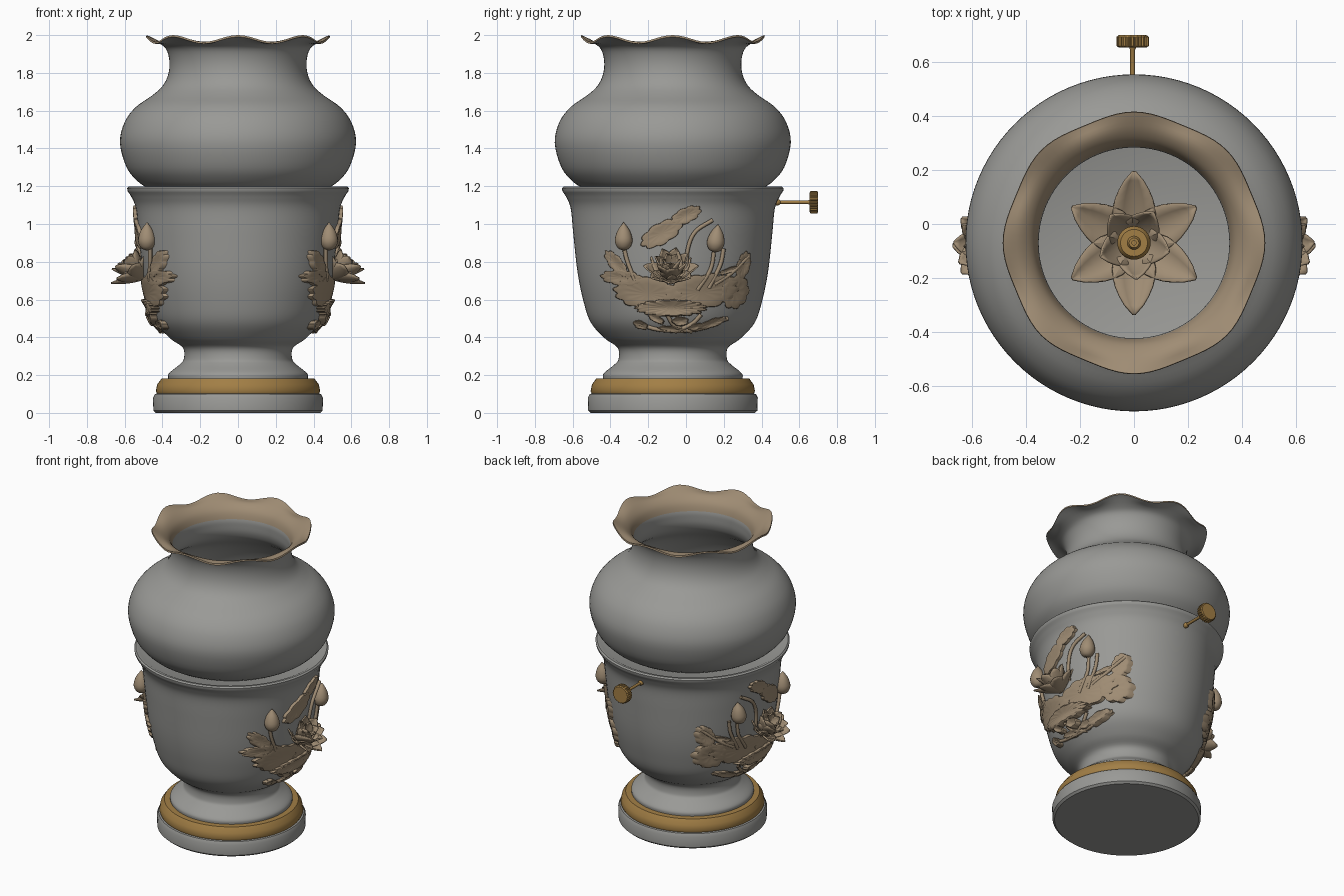
import bpy, bmesh, math
from mathutils import Matrix, Vector

cube = bpy.data.objects.get("Cube")
if cube:
    bpy.data.objects.remove(cube)

YC = -0.07  # axis of the vase


def material(name, rgb):
    m = bpy.data.materials.new(name)
    m.use_nodes = True
    m.diffuse_color = (*rgb, 1)
    m.node_tree.nodes["Principled BSDF"].inputs["Base Color"].default_value = (*rgb, 1)
    return m


GREY = material("grey glaze", (0.32, 0.32, 0.305))
TAN = material("tan ornament", (0.35, 0.265, 0.175))
GOLD = material("gold metal", (0.36, 0.21, 0.06))


def finish(bm, name, mats, angle=40):
    bmesh.ops.remove_doubles(bm, verts=bm.verts, dist=1e-5)
    bmesh.ops.recalc_face_normals(bm, faces=bm.faces)
    me = bpy.data.meshes.new(name)
    bm.to_mesh(me)
    bm.free()
    ob = bpy.data.objects.new(name, me)
    bpy.context.collection.objects.link(ob)
    for m in mats:
        me.materials.append(m)
    bpy.ops.object.select_all(action='DESELECT')
    ob.select_set(True)
    bpy.context.view_layer.objects.active = ob
    bpy.ops.object.shade_smooth_by_angle(angle=math.radians(angle))
    return ob


def spline(pts, n=5):
    """Smooth curve through the points."""
    p = [Vector(q) for q in pts]
    p = [2 * p[0] - p[1]] + p + [2 * p[-1] - p[-2]]
    out = []
    for a, b, c, d in zip(p, p[1:], p[2:], p[3:]):
        for i in range(n):
            t = i / n
            out.append(0.5 * (2 * b + (c - a) * t + (2 * a - 5 * b + 4 * c - d) * t * t
                              + (3 * b - a - 3 * c + d) * t ** 3))
    return out + [p[-2]]


def grid(bm, rows, closed=False):
    """Skin rows of coordinates with quads."""
    vs = [[bm.verts.new(c) for c in row] for row in rows]
    n = len(vs[0])
    for a, b in zip(vs, vs[1:]):
        for i in range(n if closed else n - 1):
            j = (i + 1) % n
            bm.faces.new((a[i], a[j], b[j], b[i]))


def lathe(bm, profile, matrix=Matrix.Translation((0, YC, 0)), sides=96, ripple=None):
    rows = []
    for r, z in profile:
        row = []
        for i in range(sides):
            a = math.tau * i / sides
            rr, zz = ripple(r, z, a) if ripple else (r, z)
            row.append(matrix @ Vector((rr * math.cos(a), rr * math.sin(a), zz)))
        rows.append(row)
    grid(bm, rows, True)


# Foot, gold band and lower pot
bm = bmesh.new()
lathe(bm, [(0, 0), (.435, 0), (.448, .012), (.45, .08), (.44, .1), (.41, .105), (0, .105)])
finish(bm, "foot_plinth", [GREY])
bm = bmesh.new()
lathe(bm, [(.3, .103), (.43, .103), (.435, .115), (.428, .15), (.405, .182), (.3, .186)])
finish(bm, "foot_band", [GOLD])

POT = spline([(.37, .18), (.365, .21), (.31, .255), (.287, .285), (.292, .345), (.36, .395),
              (.435, .48), (.475, .6), (.505, .75), (.527, .95), (.54, 1.08), (.563, 1.14), (.585, 1.175)])
bm = bmesh.new()
lathe(bm, [(0, .18)] + [tuple(p) for p in POT] + [(.587, 1.19), (.578, 1.198), (.56, 1.196), (.53, 1.18), (0, 1.18)])
finish(bm, "lower_pot", [GREY])


# Upper bowl with a rippled lip
def lip(r, z, a):
    w = min(1, max(0, (r - .38) / .09)) if z > 1.9 else 0
    c = w * w * math.cos(8 * a)
    return r + .007 * c, z + .018 * c


outer = spline([(.47, 1.185), (.53, 1.225), (.59, 1.3), (.625, 1.43), (.6, 1.54), (.54, 1.62), (.455, 1.68),
                (.4, 1.73), (.37, 1.79), (.363, 1.86), (.38, 1.925), (.42, 1.955), (.48, 1.972)], 4)
inner = spline([(.478, 1.982), (.42, 1.966), (.377, 1.93), (.357, 1.88), (.354, 1.84), (.362, 1.78),
                (.4, 1.72), (.53, 1.61), (.61, 1.43), (.57, 1.3), (.46, 1.22)], 4)
bm = bmesh.new()
lathe(bm, [(0, 1.185)] + [tuple(p) for p in outer + inner] + [(0, 1.22)], ripple=lip)
bmesh.ops.recalc_face_normals(bm, faces=bm.faces)
for f in bm.faces:
    f.normal_update()
    if f.calc_center_median().z > 1.88 and f.normal.z > -.05:
        f.material_index = 1
finish(bm, "upper_bowl", [GREY, TAN])


# Lotus petals: pointed cupped blades, arranged in rings around local z
def petal(bm, matrix, length, width, curl):
    rows = []
    for i in range(9):
        t = i / 8
        half = width / 2 * (math.sin(math.pi * t ** .8) ** .75 if 0 < t < 1 else 0) + .0015 + .01 * (1 - t)
        rows.append([matrix @ Vector((half * s, length * t, curl * t * t * length + half * .45 * s * s))
                     for s in (-1, -.5, 0, .5, 1)])
    grid(bm, rows)


def petal_ring(bm, frame, count, lift, length, width, curl, start=0):
    for i in range(count):
        turn = Matrix.Rotation(math.radians(start) + math.tau * i / count, 4, 'Z')
        petal(bm, frame @ turn @ Matrix.Rotation(math.radians(lift), 4, 'X'), length, width, curl)


def thicken(ob, amount=.008):
    ob.modifiers.new("thickness", 'SOLIDIFY').thickness = amount


def mirror(ob):
    ob.modifiers.new("other_side", 'MIRROR').use_axis = (True, False, False)


# Inner flower with a gold burner
bm = bmesh.new()
heart = Matrix.Translation((0, YC, 1.235))
petal_ring(bm, heart, 6, 10, .275, .14, .15)
petal_ring(bm, heart, 5, 35, .2, .12, .3, 40)
thicken(finish(bm, "inner_flower", [TAN], 60))
bm = bmesh.new()
lathe(bm, [(0, 1.22), (.062, 1.22), (.062, 1.33), (.05, 1.345), (.025, 1.345), (.018, 1.36), (.008, 1.36), (.008, 1.3), (0, 1.3)], sides=32)
finish(bm, "inner_burner", [GOLD])


# Relief ornament wrapped on the pot sides
def on_pot(y, z, out=0):
    a, b = next(((p, q) for p, q in zip(POT, POT[1:]) if z <= q.y and q.y > .3), POT[-2:])
    r = a.x + (b.x - a.x) * (z - a.y) / (b.y - a.y) + out
    return Vector((math.sqrt(max(0, r * r - (y - YC) ** 2)), y, z))


def leaf(bm, y, z, ry, rz, tilt=0, lobes=9, depth=.02, wave=.07):
    """Scalloped leaf plate following the pot."""
    t = math.radians(tilt)
    rows = []
    for s, d in ((0, .7), (.3, .75), (.6, .9), (.85, 1), (.97, .9), (1, -.4)):
        row = []
        for i in range(72):
            a = math.tau * i / 72
            k = s * (1 + wave * (abs(math.sin(lobes * a / 2)) * 2 - 1))
            u, v = k * ry * math.cos(a), k * rz * math.sin(a)
            row.append(on_pot(y + u * math.cos(t) - v * math.sin(t), z + u * math.sin(t) + v * math.cos(t), depth * d))
        rows.append(row)
    grid(bm, rows, True)


bm = bmesh.new()
for args in [(-.13, .95, .12, .055, 30), (0, 1.045, .085, .04, 25),        # top leaf
             (-.37, .79, .085, .035, -50), (-.34, .715, .11, .04, -5),     # front wing
             (-.2, .63, .18, .085, -8, 13), (.08, .64, .2, .09, 10, 13),   # broad backing leaves
             (.26, .64, .07, .09, -20), (.305, .78, .035, .075, -15),      # rear wing
             (.23, .755, .06, .014, 20, 7),
             (-.08, .555, .185, .045, 0, 15, .04),                         # lily pad
             (-.24, .465, .04, .022, -20, 5, .03), (.14, .475, .08, .022, 20, 7, .03),
             (-.16, .5, .05, .02, -30, 5, .035), (-.03, .485, .045, .025, 0, 5, .04),
             (.05, .455, .04, .018, 15, 5, .03), (-.08, .445, .07, .015, -5, 7, .025)]:
    leaf(bm, *args)
mirror(finish(bm, "relief_leaves", [TAN]))

# Side lotus flowers
bm = bmesh.new()
base = Matrix.Translation((.505, -.08, .71)) @ Matrix.Rotation(math.radians(40), 4, 'Y')
petal_ring(bm, base, 8, 22, .165, .1, .2)
petal_ring(bm, base, 7, 45, .165, .1, .25, 20)
petal_ring(bm, base, 5, 66, .15, .09, .1, 50)
side = finish(bm, "side_lotus", [TAN], 60)
thicken(side)
mirror(side)

# Buds
bm = bmesh.new()
bud = spline([(0, 0), (.03, .012), (.047, .05), (.035, .1), (.012, .135), (0, .15)], 3)
for y, z, lean in ((-.33, .86, 0), (.15, .85, -8)):
    place = Matrix.Translation(on_pot(y, z, .03)) @ Matrix.Rotation(math.radians(lean), 4, 'X')
    lathe(bm, [tuple(p) for p in bud], place, 20)
    petal_ring(bm, place, 4, 66, .11, .07, .25, 45)
mirror(finish(bm, "side_buds", [TAN], 60))

# Stems
stems = bpy.data.curves.new("relief_stems", 'CURVE')
stems.dimensions = '3D'
stems.bevel_depth = .011
stems.bevel_resolution = 2
for path in ([(-.33, .88), (-.31, .8), (-.27, .7)], [(.15, .87), (.13, .76), (.06, .65)],
             [(.14, 1.02), (.05, .96), (.01, .87), (0, .75)], [(.2, .87), (.18, .78), (.12, .66)],
             [(.33, .83), (.24, .74), (.15, .68)], [(-.27, .48), (-.14, .44), (.05, .44), (.22, .5)],
             [(-.1, .52), (-.06, .46), (.03, .43)], [(.08, .52), (.03, .47), (-.06, .43)]):
    for sign in (1, -1):
        pts = [on_pot(p[0], p[1], .012) for p in spline(path, 5)]
        sp = stems.splines.new('POLY')
        sp.points.add(len(pts) - 1)
        for point, co in zip(sp.points, pts):
            point.co = (sign * co.x, co.y, co.z, 1)
stems.materials.append(TAN)
bpy.context.collection.objects.link(bpy.data.objects.new("relief_stems", stems))

# Wick key at the back: rod with flared ends and a ridged knob
bm = bmesh.new()
back = Matrix.Translation((-.005, .46, 1.115)) @ Matrix.Rotation(math.radians(-90), 4, 'X')
lathe(bm, [(0, 0), (.018, 0), (.016, .03), (.009, .04), (.009, .185), (.015, .2), (0, .2)], back, 16)
lathe(bm, [(0, .195), (.052, .195), (.06, .2), (.06, .234), (.052, .24), (0, .24)], back, 96,
      lambda r, z, a: (r - (.005 if r > .055 and math.cos(24 * a) < 0 else 0), z))
finish(bm, "wick_key", [GOLD], 30)
